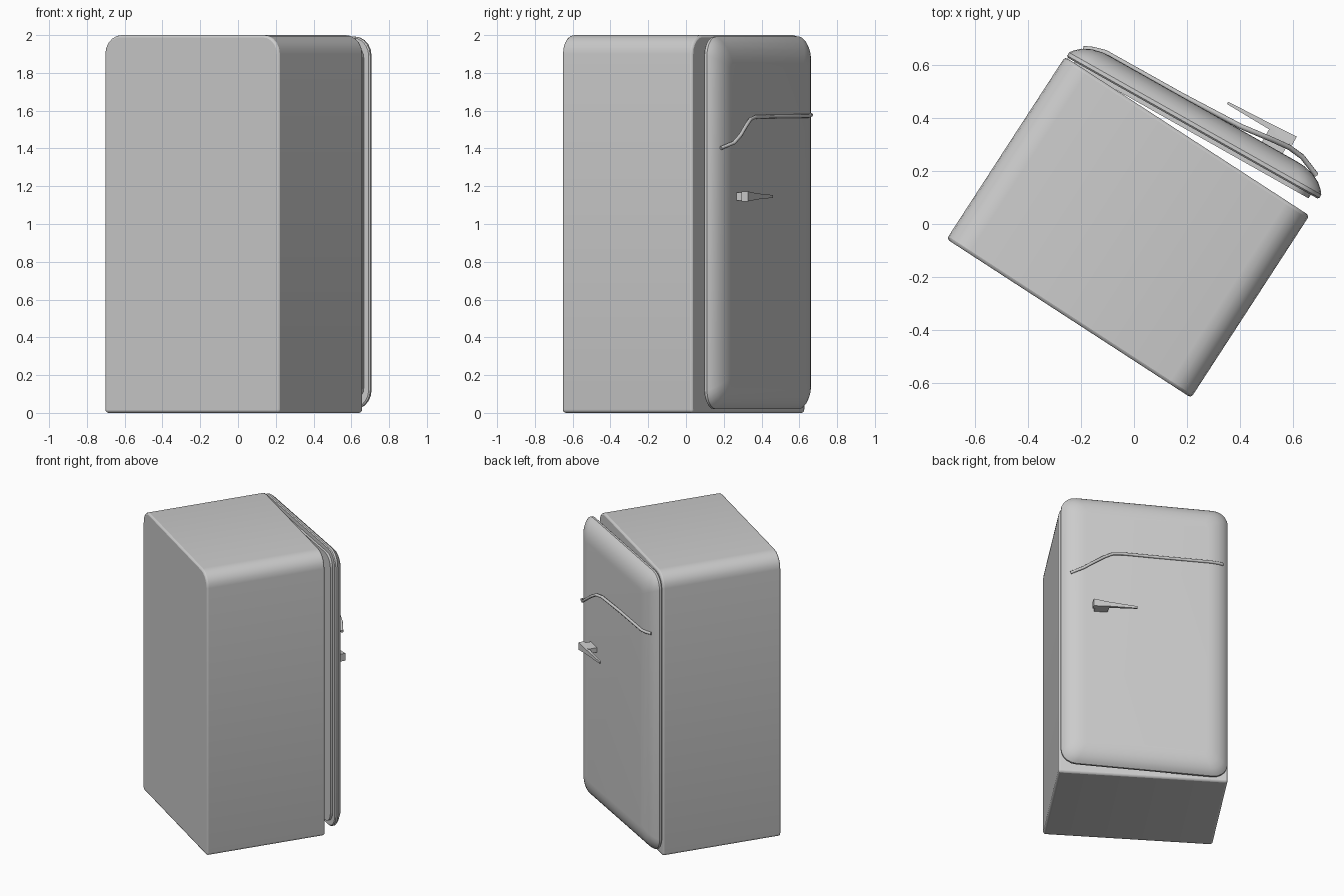
import bpy, bmesh
from math import radians, cos, sin, pi
from mathutils import Matrix

if "Cube" in bpy.data.objects:
    bpy.data.objects.remove(bpy.data.objects["Cube"])

BODY = Matrix.Translation((-0.0225, -0.0125, 0)) @ Matrix.Rotation(radians(-33), 4, 'Z')
DOOR = Matrix.Translation((-0.255, 0.63, 0)) @ Matrix.Rotation(radians(-29.4), 4, 'Z')


def rounded_rect(x0, x1, z0, z1, r_bottom, r_top, seg=5):
    """Outline in the x-z plane, counter-clockwise from the lower right corner."""
    pts = []
    for cx, cz, r, start in ((x1, z0, r_bottom, -90), (x1, z1, r_top, 0),
                             (x0, z1, r_top, 90), (x0, z0, r_bottom, 180)):
        sx = -1 if cx == x1 else 1
        sz = -1 if cz == z1 else 1
        for i in range(seg + 1):
            t = radians(start) + pi / 2 * i / seg
            pts.append((cx + sx * r + r * cos(t), cz + sz * r + r * sin(t)))
    return pts


def loft(name, loops, matrix, smooth=35, bevel=0):
    """Skin a list of equal-length point loops and cap both ends."""
    bm = bmesh.new()
    rings = [[bm.verts.new(p) for p in loop] for loop in loops]
    n = len(rings[0])
    for a, b in zip(rings, rings[1:]):
        for i in range(n):
            bm.faces.new((a[i], a[(i + 1) % n], b[(i + 1) % n], b[i]))
    bm.faces.new(rings[0])
    bm.faces.new(rings[-1])
    bmesh.ops.recalc_face_normals(bm, faces=bm.faces)
    me = bpy.data.meshes.new(name)
    bm.to_mesh(me)
    bm.free()
    ob = bpy.data.objects.new(name, me)
    bpy.context.collection.objects.link(ob)
    ob.matrix_world = matrix
    if bevel:
        m = ob.modifiers.new("edge", 'BEVEL')
        m.width, m.segments, m.angle_limit = bevel, 2, radians(40)
    if smooth:
        bpy.ops.object.select_all(action='DESELECT')
        ob.select_set(True)
        bpy.context.view_layer.objects.active = ob
        bpy.ops.object.shade_smooth_by_angle(angle=radians(smooth))
    return ob


# cabinet: rounded top shoulders, nearly square bottom
outline = rounded_rect(-0.55, 0.55, 0, 2, 0.018, 0.1)
loft("cabinet", [[(x, y, z) for x, z in outline] for y in (-0.41, 0.41)], BODY, bevel=0.012)


# door, slightly ajar: nested outlines of (inset, depth)
def door_loop(inset, depth):
    r = max(0.1 - inset * 0.5, 0.03)
    pts = rounded_rect(inset, 1.093 - inset, 0.02 + inset, 1.992 - inset, r, r)
    return [(x, depth, z) for x, z in pts]


loft("door", [door_loop(*s) for s in ((0.006, 0), (0, 0.006), (0, 0.02), (0.012, 0.036), (0.035, 0.056),
                                      (0.07, 0.073), (0.11, 0.082), (0.14, 0.084))], DOOR)
loft("door_gasket", [door_loop(0.035, d) for d in (-0.016, 0.004)], DOOR)

# trim strip bent across the door front
path = [(0.04, 0.06, 1.578), (0.075, 0.075, 1.575), (0.12, 0.087, 1.572), (0.45, 0.088, 1.57),
        (0.70, 0.095, 1.567), (0.77, 0.103, 1.555), (0.83, 0.11, 1.52), (0.90, 0.116, 1.47),
        (0.96, 0.109, 1.43), (1.04, 0.075, 1.402)]
cu = bpy.data.curves.new("trim_strip", 'CURVE')
cu.dimensions = '3D'
cu.bevel_depth, cu.bevel_resolution, cu.use_fill_caps = 0.01, 2, True
sp = cu.splines.new('POLY')
sp.points.add(len(path) - 1)
for p, co in zip(sp.points, path):
    p.co = (*co, 1)
strip = bpy.data.objects.new("trim_strip", cu)
strip.matrix_world = DOOR
bpy.context.collection.objects.link(strip)


# handle: tapering grip on a short mount; sections are (along, near, far, half height)
def section(a, n0, n1, h, z=1.146):
    return [(a, n0, z - h), (a, n1, z - h), (a, n1, z + h), (a, n0, z + h)]


loft("handle_grip", [section(*s) for s in ((0.615, 0.143, 0.153, 0.007), (0.80, 0.138, 0.160, 0.016),
                                           (0.905, 0.125, 0.165, 0.026))], DOOR, smooth=0)
loft("handle_mount", [section(0.80, 0.07, 0.145, 0.017), section(0.89, 0.07, 0.145, 0.022)],
     DOOR, smooth=0)
